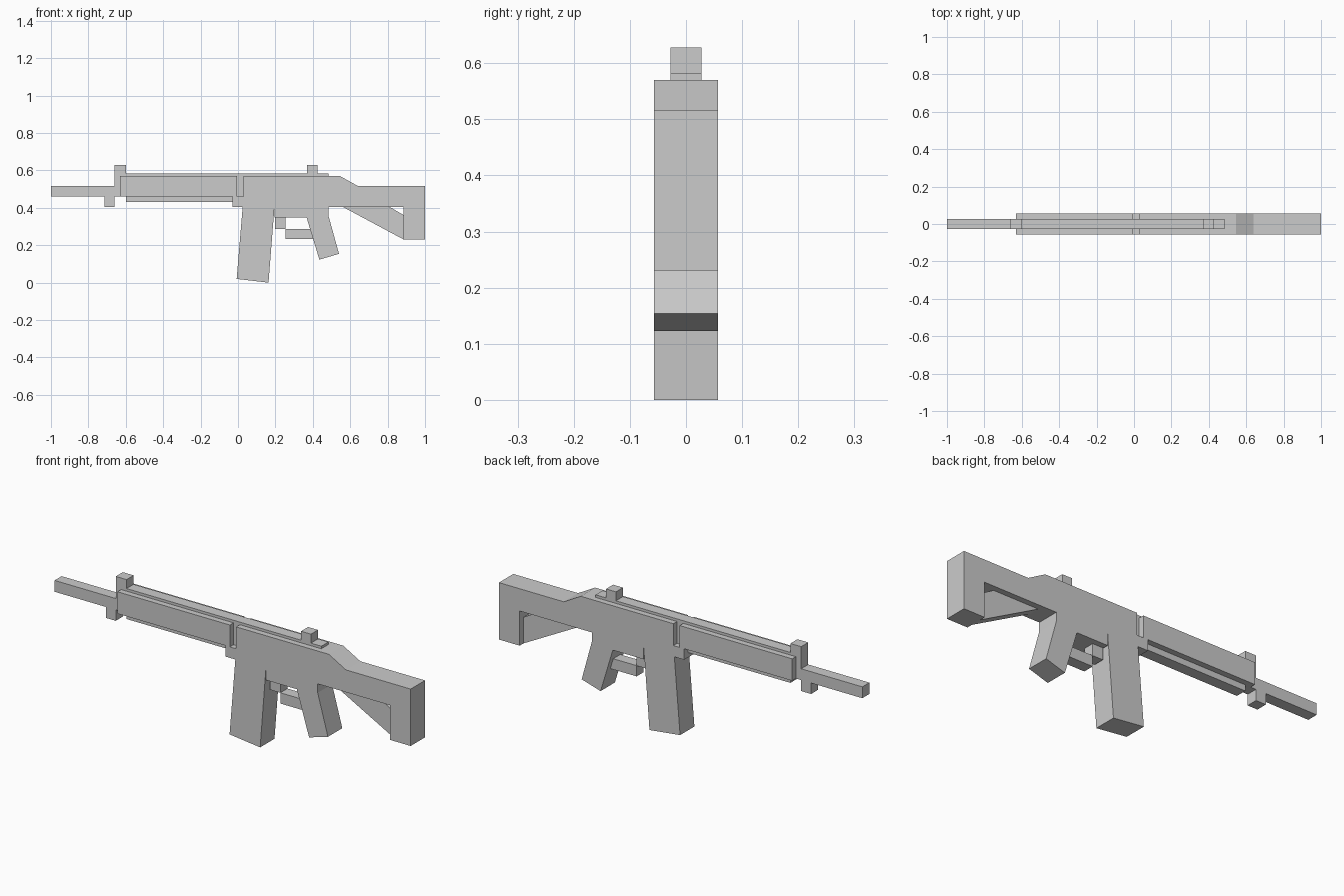
import bpy, bmesh

WIDE, SLIM = 0.057, 0.028   # half widths of the two part thicknesses


def slab(name, profile, half):
    """Extrude a side (x, z) profile symmetrically across y."""
    bm = bmesh.new()
    face = bm.faces.new([bm.verts.new((x, -half, z)) for x, z in profile])
    ext = bmesh.ops.extrude_face_region(bm, geom=[face])
    moved = [v for v in ext["geom"] if isinstance(v, bmesh.types.BMVert)]
    bmesh.ops.translate(bm, verts=moved, vec=(0, 2 * half, 0))
    bmesh.ops.recalc_face_normals(bm, faces=bm.faces)
    mesh = bpy.data.meshes.new(name)
    bm.to_mesh(mesh)
    bm.free()
    obj = bpy.data.objects.new(name, mesh)
    bpy.context.collection.objects.link(obj)
    return obj


def block(name, x0, x1, z0, z1, half=SLIM):
    return slab(name, [(x0, z0), (x1, z0), (x1, z1), (x0, z1)], half)


# Receiver, magazine, grip and stock share one flat silhouette
slab("receiver_body", [
    (0.03, 0.57), (0.03, 0.46), (-0.03, 0.46), (-0.03, 0.405),
    (0.025, 0.405), (-0.007, 0.02), (0.163, 0.0), (0.195, 0.405),   # magazine
    (0.195, 0.347), (0.367, 0.347),                                 # trigger housing
    (0.435, 0.123), (0.54, 0.154), (0.483, 0.36), (0.483, 0.405),   # grip
    (0.885, 0.405), (0.885, 0.231), (1.0, 0.231), (1.0, 0.517),     # butt
    (0.64, 0.517), (0.545, 0.57)], WIDE)

# Handguard and the narrow core seen in the gap behind it
block("handguard", -0.63, -0.005, 0.46, 0.57, WIDE)
block("core", -0.005, 0.03, 0.46, 0.57)
block("lower_tube", -0.60, -0.03, 0.43, 0.46)

# Barrel and front sight
block("barrel", -1.0, -0.66, 0.46, 0.517)
block("barrel_lug", -0.715, -0.66, 0.405, 0.46)
slab("front_sight", [(-0.66, 0.46), (-0.63, 0.46), (-0.63, 0.57),
                     (-0.60, 0.57), (-0.60, 0.628), (-0.66, 0.628)], SLIM)

# Top rail and rear sight
block("top_rail", -0.60, 0.483, 0.57, 0.583)
block("rear_sight", 0.37, 0.425, 0.583, 0.628)

# Trigger and guard
block("trigger", 0.198, 0.255, 0.288, 0.347)
slab("trigger_guard", [(0.255, 0.234), (0.403, 0.234), (0.386, 0.288), (0.255, 0.288)], SLIM)

# Slim brace under the stock
slab("stock_brace", [(0.56, 0.405), (0.885, 0.231), (0.885, 0.362), (0.81, 0.405)], SLIM)
